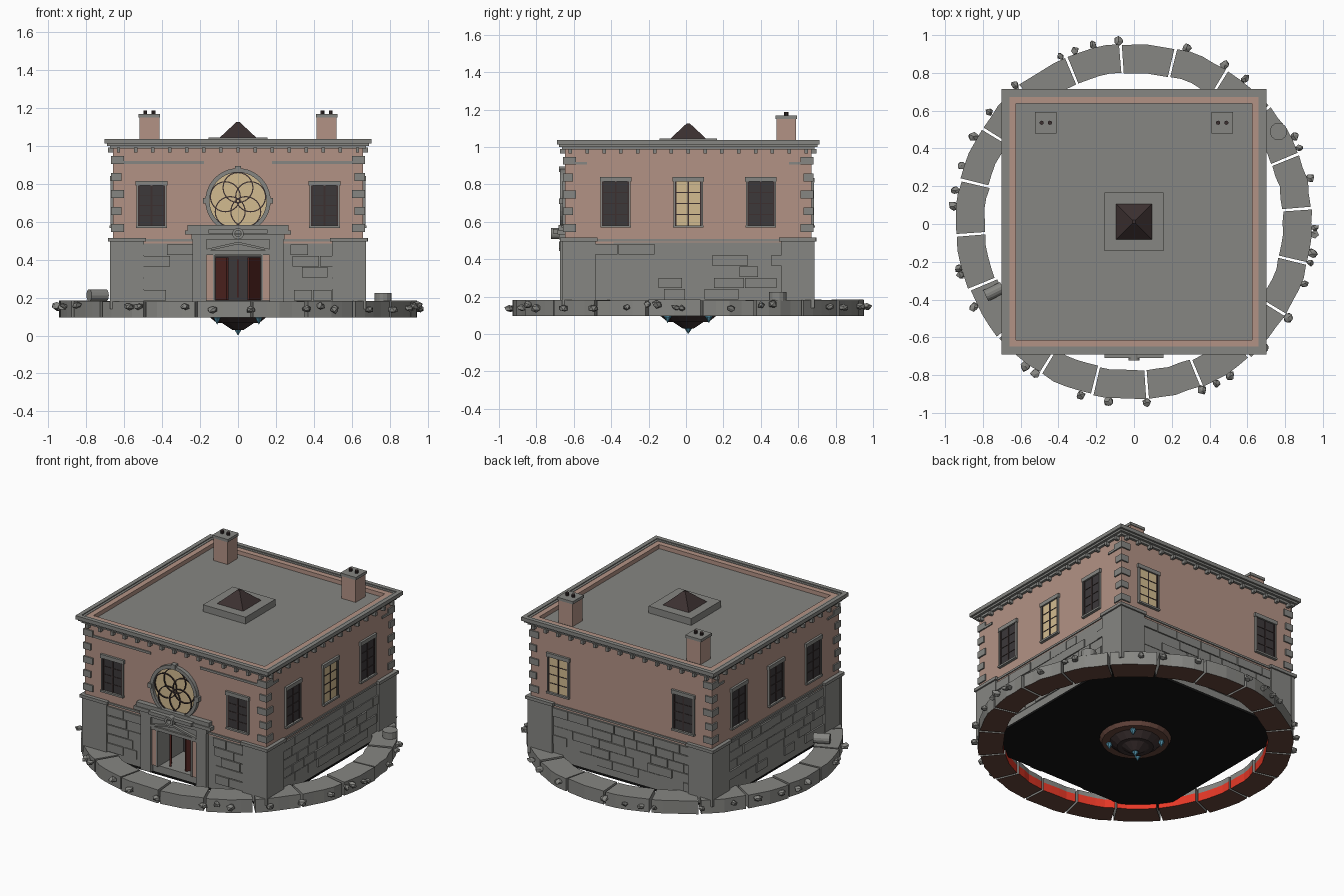
import bpy, bmesh, random
from math import radians, cos, sin, pi
from mathutils import Matrix, Vector

random.seed(7)
if "Cube" in bpy.data.objects:
    bpy.data.objects.remove(bpy.data.objects["Cube"], do_unlink=True)


def material(name, *rgb):
    m = bpy.data.materials.new(name)
    m.use_nodes = True
    m.diffuse_color = (*rgb, 1)
    m.node_tree.nodes["Principled BSDF"].inputs["Base Color"].default_value = (*rgb, 1)
    return m


GREY = material("grey stone", .24, .24, .225)
PINK = material("pink brick", .45, .29, .235)
CREAM = material("lit glass", .65, .5, .28)
PANE = material("dark glass", .045, .04, .042)
DARK = material("dark metal", .045, .03, .03)
BLACK = material("black underside", .006, .006, .006)
RED = material("red glow", .8, .04, .02)
MAROON = material("maroon door", .09, .02, .016)
BLUE = material("blue crystal", .08, .27, .38)
BROWN = material("brown underside", .13, .06, .045)
STAND = Matrix.Rotation(pi / 2, 4, 'X')      # turns a flat disc to face the front
W = .66                                      # half width of the brick walls


class Part:
    """One object gathered from simple solids; side counts quarter turns from the front."""
    def __init__(self, name, *mats):
        self.name, self.mats, self.bm = name, mats, bmesh.new()

    def box(self, x0, x1, y0, y1, z0, z1, side=0):
        size = Matrix.Diagonal((x1 - x0, y1 - y0, z1 - z0, 1))
        mid = Matrix.Translation(((x0 + x1) / 2, (y0 + y1) / 2, (z0 + z1) / 2))
        bmesh.ops.create_cube(self.bm, size=1, matrix=Matrix.Rotation(side * pi / 2, 4, 'Z') @ mid @ size)

    def wall(self, u0, u1, z0, z1, out, back=.01, side=0):
        self.box(u0, u1, -W - out, -W + back, z0, z1, side)

    def cone(self, at, r1, r2, h, n, turn=Matrix()):
        bmesh.ops.create_cone(self.bm, cap_ends=True, segments=n, radius1=r1, radius2=r2, depth=h,
                              matrix=Matrix.Translation(at) @ turn)

    def sweep(self, profile, a0, a1, n, mtx=Matrix(), mats=None, rough=0):
        rows = []
        for i in range(n + 1):
            a, j = a0 + (a1 - a0) * i / n, random.uniform(-rough, rough)
            rows.append([self.bm.verts.new(mtx @ Vector(((r + j) * cos(a), (r + j) * sin(a), z)))
                         for r, z in profile])
        k = len(profile)
        for p, q in zip(rows, rows[1:]):
            for i in range(k):
                f = self.bm.faces.new((p[i], p[(i + 1) % k], q[(i + 1) % k], q[i]))
                f.material_index = mats[i] if mats else 0
        self.bm.faces.new(rows[0])
        self.bm.faces.new(rows[-1])

    def done(self):
        bmesh.ops.recalc_face_normals(self.bm, faces=self.bm.faces)
        me = bpy.data.meshes.new(self.name)
        self.bm.to_mesh(me)
        for m in self.mats:
            me.materials.append(m)
        ob = bpy.data.objects.new(self.name, me)
        ob.location.y = .012
        bpy.context.collection.objects.link(ob)


# Ground floor shell with a doorway, and its black underside
p = Part("stone_core", GREY)
p.box(-W, W, -.4, W, .14, .49)
for s in (-1, 1):
    p.box(*sorted((s * .12, s * W)), -W, -.4, .14, .49)
p.box(-.12, .12, -W, -.4, .42, .49)
p.box(-.12, .12, -W, -.4, .14, .185)
p.done()
p = Part("underside_plate", BLACK)
p.box(-W, W, -W, W, .125, .141)
p.done()

# Coursed stone blocks between the corner piers
p = Part("stone_blocks", GREY)
for side in range(4):
    for row in range(5):
        u = -.5
        while u < .49:
            v = min(u + random.uniform(.09, .2), .5)
            hidden = side == 0 and u < .2 and v > -.2
            if not hidden and random.random() < .88:
                z = .185 + row * .06
                p.wall(u, v - .005, z, z + .055, random.uniform(.003, .011), side=side)
            u = v
p.done()

# Corner piers, caps and the string course
p = Part("corner_piers", GREY)
for side in range(4):
    p.wall(-.675, -.495, .14, .495, .014, side=side)
    p.wall(.495, .66, .14, .495, .014, side=side)
    p.wall(-.685, -.485, .495, .515, .024, side=side)
    p.wall(.485, .66, .495, .515, .024, side=side)
    p.wall(-.668, .66, .495, .508, .007, side=side)
p.done()

# Brick upper storey and parapet
p = Part("brick_walls", PINK)
p.box(-W, W, -W, W, .485, .985)
for side in range(4):
    p.box(-W, .625, -W, -.625, .98, 1.027, side)
p.done()
p = Part("roof_deck", GREY)
p.box(-.626, .626, -.626, .626, .98, 1.0)
p.done()

# Quoins and short string bands
p = Part("quoins_and_bands", GREY)
for side in range(4):
    for i in range(5):
        z, w = .545 + i * .09, .045 if i % 2 else .06
        p.wall(-.669, -W + w, z, z + .042, .009, side=side)
        p.wall(W - w, W, z, z + .042, .009, side=side)
    if side != 2:
        inner = .18 if side == 0 else .54
        for s in (-1, 1):
            p.wall(*sorted((s * inner, s * .66)), .905, .92, .007, side=side)
p.done()

# Cornice with brackets
p = Part("cornice", GREY)
for side in range(4):
    p.wall(-.675, .66, .985, 1.0, .015, 0, side)
    p.wall(-.69, .66, 1.0, 1.03, .03, 0, side)
    p.wall(-.7025, .675, 1.012, 1.036, .0425, -.015, side)
    for i in range(15):
        u = -.63 + i * .09
        p.wall(u - .009, u + .009, .965, .99, .026, side=side)
p.done()

# Sash windows: glass, bars, frame, lintel and sill
glass = {CREAM: Part("lit_panes", CREAM), PANE: Part("dark_panes", PANE)}
bars, frames = Part("window_bars", DARK), Part("window_surrounds", GREY)


def window(side, u, top, lit):
    glass[CREAM if lit else PANE].wall(u - .073, u + .073, .58, top, .004, side=side)
    for w in (-.068, 0, .068):
        bars.wall(u + w - .004, u + w + .004, .58, top, .008, side=side)
    for i in range(1, 4):
        z = .58 + (top - .58) * i / 4
        bars.wall(u - .07, u + .07, z - .002, z + .002, .007, side=side)
    for s in (-1, 1):
        frames.wall(u + s * .076 - .004, u + s * .076 + .004, .58, top, .012, side=side)
    frames.wall(u - .085, u + .085, top, top + .025, .015, side=side)
    frames.wall(u - .082, u + .082, .568, .58, .018, side=side)


for u in (-.456, .456):
    window(0, u, .79, False)
    window(2, u, .81, u < 0)
for side in (1, 3):
    for u in (-.388, 0, .388):
        window(side, u, .815, side == 1 and u == 0)
for q in (*glass.values(), bars, frames):
    q.done()

# Round tracery window above the door
at = Matrix.Translation((0, -W, .71)) @ STAND
p = Part("rose_glass", CREAM)
p.cone((0, -W, .71), .155, .155, .012, 40, STAND)
p.done()
p = Part("rose_tracery", DARK)
for i in range(5):
    a = pi / 2 + i * pi * .4
    p.sweep([(.076, 0), (.082, 0), (.082, .013), (.076, .013)], 0, 2 * pi, 24,
            at @ Matrix.Translation((.07 * cos(a), .07 * sin(a), 0)))
p.done()
p = Part("rose_surround", GREY)
p.sweep([(.15, 0), (.172, 0), (.172, .025), (.15, .025)], 0, 2 * pi, 40, at)
for x, z in ((0, .17), (.17, 0), (-.17, 0)):
    p.wall(x - .015, x + .015, .71 + z - .015, .71 + z + .015, .03)
p.done()

# Portico
p = Part("portico", GREY)
for s in (-1, 1):
    p.wall(*sorted((s * .165, s * .24)), .14, .51, .026)
    p.wall(*sorted((s * .12, s * .132)), .185, .435, .018)
p.wall(-.165, .165, .435, .52, .012)
p.wall(-.245, .245, .505, .532, .03)
p.wall(-.28, .28, .532, .555, .04)
p.wall(-.265, .265, .555, .582, .034)
p.wall(-.155, .155, .538, .56, .062)
p.wall(-.168, .168, .425, .447, .024)
p.sweep([(.03, 0), (.016, 0), (.016, .075), (.03, .075)], 0, 2 * pi, 20,
        Matrix.Translation((0, -W, .537)) @ STAND)
for s in (-1, 1):                             # sloping pediment mouldings
    m = Matrix.Translation((s * .083, -W - .012, .469)) @ Matrix.Rotation(s * .22, 4, 'Y')
    bmesh.ops.create_cube(p.bm, size=1, matrix=m @ Matrix.Diagonal((.172, .036, .012, 1)))
p.done()
p = Part("door_columns", PINK)
for s in (-1, 1):
    p.wall(*sorted((s * .132, s * .165)), .185, .435, .012)
p.done()

# Doorway interior, open door leaves and glowing strips
p = Part("doorway_back", PANE)
p.box(-.12, .12, -.41, -.395, .185, .42)
p.done()
p = Part("door_leaves", MAROON)
for s in (-1, 1):
    m = Matrix.Translation((s * .085, -.59, .3)) @ Matrix.Rotation(s * 1.0, 4, 'Z')
    bmesh.ops.create_cube(p.bm, size=1, matrix=m @ Matrix.Diagonal((.11, .012, .225, 1)))
p.done()
p = Part("door_glow", RED)
for x in (-.06, 0, .06):
    p.box(x - .003, x + .003, -.418, -.4, .2, .4)
p.done()

# Chimneys and the rooftop skylight
shafts, caps, pots = Part("chimneys", PINK), Part("chimney_caps", GREY), Part("chimney_pots", DARK)
for x in (-.467, .467):
    shafts.box(x - .052, x + .052, .472, .576, .99, 1.155)
    caps.box(x - .057, x + .057, .467, .581, 1.15, 1.168)
    for d in (-.022, .022):
        pots.cone((x + d, .524, 1.175), .011, .011, .022, 10)
caps.box(-.155, .155, -.155, .155, .99, 1.045)
pots.cone((0, 0, 1.083), .141, .012, .085, 4, Matrix.Rotation(pi / 4, 4, 'Z'))
for q in (shafts, caps, pots):
    q.done()

# Broken ring of paving blocks, glowing along the lower inside
p = Part("stone_ring", GREY, BROWN, RED)
for i in range(20):
    a, top = radians(4.4 + 18 * i), .184 - random.random() * .006
    p.sweep([(.79, .095), (.942, .095), (.942, top), (.79, top), (.79, .15)],
            a + .008, a + radians(18) - .008, 4, mats=(1, 0, 0, 0, 2), rough=.006)
p.done()

# Loose rocks and fallen column drums
p = Part("rocks", GREY)
for deg in (95, 103, 109, 114, 131, 73, 60, 52, 28, 24, 14, -2, -4, -10, -13, -20, -32, -44, -58,
            -63, -68, -86, -98, -107, -123, -127, -152, -165, -163, 175, 170, 162, 152, 143):
    a, s = radians(deg), random.uniform(.02, .03)
    m = (Matrix.Translation((.96 * cos(a), .96 * sin(a), random.uniform(.135, .16)))
         @ Matrix.Rotation(a, 4, 'Z') @ Matrix.Diagonal((s, s * .9, s * .7, 1)))
    geo = bmesh.ops.create_icosphere(p.bm, subdivisions=1, radius=1, matrix=m)
    for v in geo["verts"]:
        v.co += Vector([random.uniform(-.005, .005) for _ in range(3)])
p.done()
p = Part("column_drums", GREY)
p.cone((-.74, -.37, .212), .032, .032, .1, 14, Matrix.Rotation(.45, 4, 'Z') @ Matrix.Rotation(pi / 2, 4, 'Y'))
p.cone((.765, .478, .2), .046, .046, .05, 14)
p.done()

# Hanging hub with crystals
p = Part("hub_rim", BROWN)
p.cone((0, 0, .115), .2, .217, .03, 24)
p.done()
p = Part("hub_core", DARK)
p.cone((0, 0, .085), .11, .16, .04, 16)
p.cone((0, 0, .05), .03, .09, .04, 12)
p.done()
p = Part("crystals", BLUE)
p.cone((0, 0, .0175), 0, .024, .035, 6)
for x in (-.11, .11):
    for y in (-.11, .11):
        p.cone((x, y, .075), 0, .02, .035, 6)
        p.cone((x, y, .1), .02, .014, .016, 6)
p.done()
